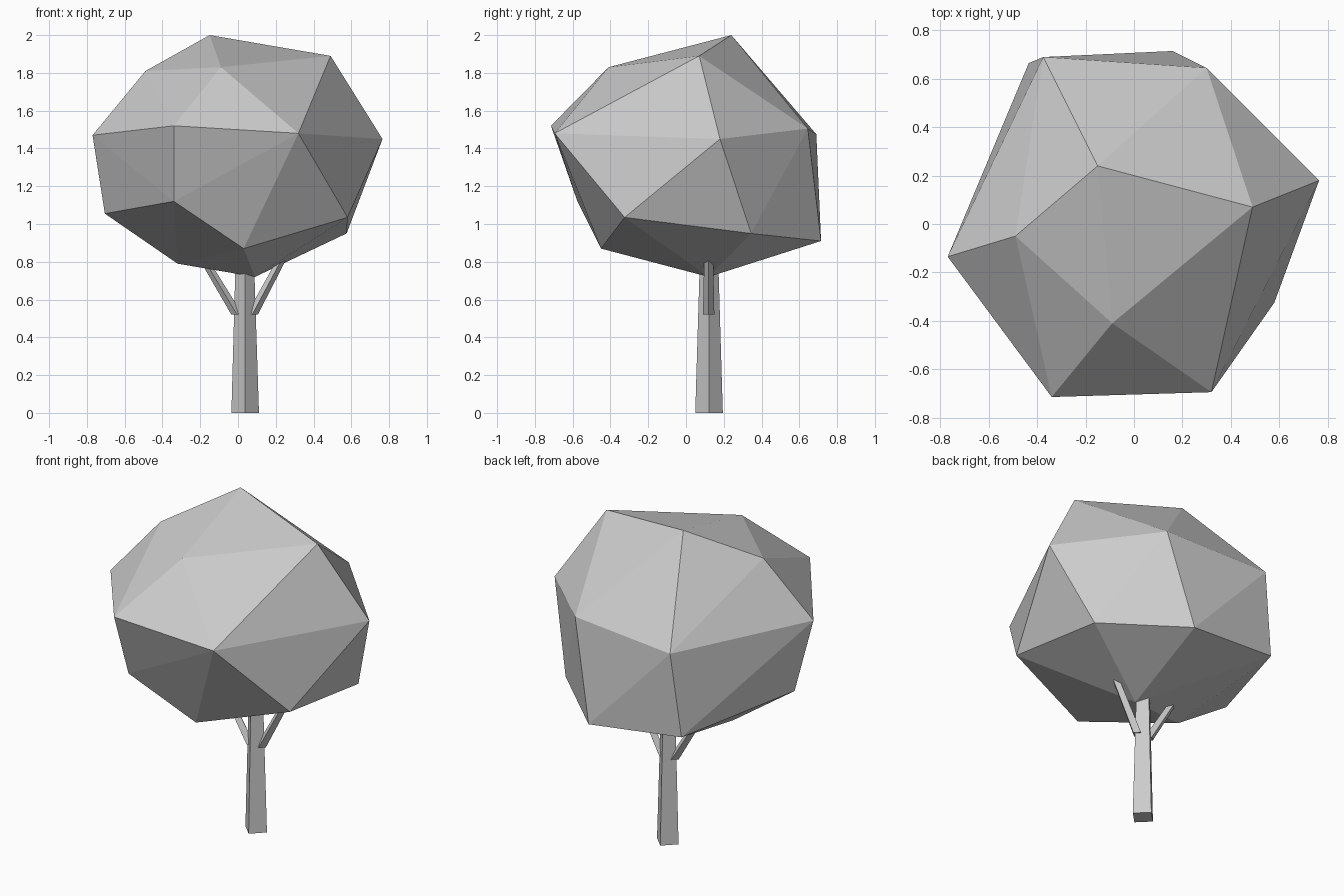
import bpy, bmesh
from math import cos, sin, pi
from mathutils import Vector

cube = bpy.data.objects.get("Cube")
if cube:
    bpy.data.objects.remove(cube)

GREY = (0.6, 0.6, 0.6, 1.0)
grey = bpy.data.materials.new("plain_grey")
grey.use_nodes = True
grey.diffuse_color = GREY
grey.node_tree.nodes["Principled BSDF"].inputs["Base Color"].default_value = GREY


def add_object(name, bm):
    bmesh.ops.recalc_face_normals(bm, faces=bm.faces)
    mesh = bpy.data.meshes.new(name)
    bm.to_mesh(mesh)
    bm.free()
    mesh.materials.append(grey)
    obj = bpy.data.objects.new(name, mesh)
    bpy.context.collection.objects.link(obj)
    return obj


def add_post(name, start, start_radius, end, end_radius):
    """Four-sided tapered post with level ends, corners facing the axes."""
    bm = bmesh.new()
    rings = []
    for centre, radius in ((start, start_radius), (end, end_radius)):
        rings.append([bm.verts.new(Vector(centre) + radius * Vector((cos(i * pi / 2), sin(i * pi / 2), 0)))
                      for i in range(4)])
        bm.faces.new(rings[-1])
    low, high = rings
    for i in range(4):
        j = (i + 1) % 4
        bm.faces.new((low[i], low[j], high[j], high[i]))
    return add_object(name, bm)


# Crown: a faceted boulder shape wrapped around its corner points
crown_corners = [
    # top
    (-0.15, 0.24, 2.0), (0.49, 0.07, 1.89), (-0.09, -0.41, 1.83), (-0.49, -0.05, 1.81),
    # upper ring
    (-0.77, -0.135, 1.47), (-0.34, -0.715, 1.52), (0.32, -0.695, 1.48),
    (0.765, 0.18, 1.45), (0.30, 0.645, 1.505), (-0.375, 0.69, 1.475),
    # lower ring
    (0.16, 0.715, 0.91), (-0.435, 0.665, 0.97), (-0.705, -0.045, 1.055),
    (-0.34, -0.575, 1.12), (0.03, -0.45, 0.87), (0.58, -0.325, 1.035), (0.575, 0.345, 0.95),
    # underside
    (-0.32, 0.0, 0.79), (0.09, 0.12, 0.72),
]
bm = bmesh.new()
for corner in crown_corners:
    bm.verts.new(corner)
bmesh.ops.convex_hull(bm, input=bm.verts)
add_object("crown", bm)

# Trunk and its two forked branches
add_post("trunk", (0.038, 0.122, 0), 0.073, (0.036, 0.122, 0.8), 0.049)
add_post("left_branch", (0.075, 0.12, 0.52), 0.03, (0.235, 0.12, 0.82), 0.024)
add_post("right_branch", (-0.005, 0.12, 0.52), 0.03, (-0.185, 0.12, 0.82), 0.024)
